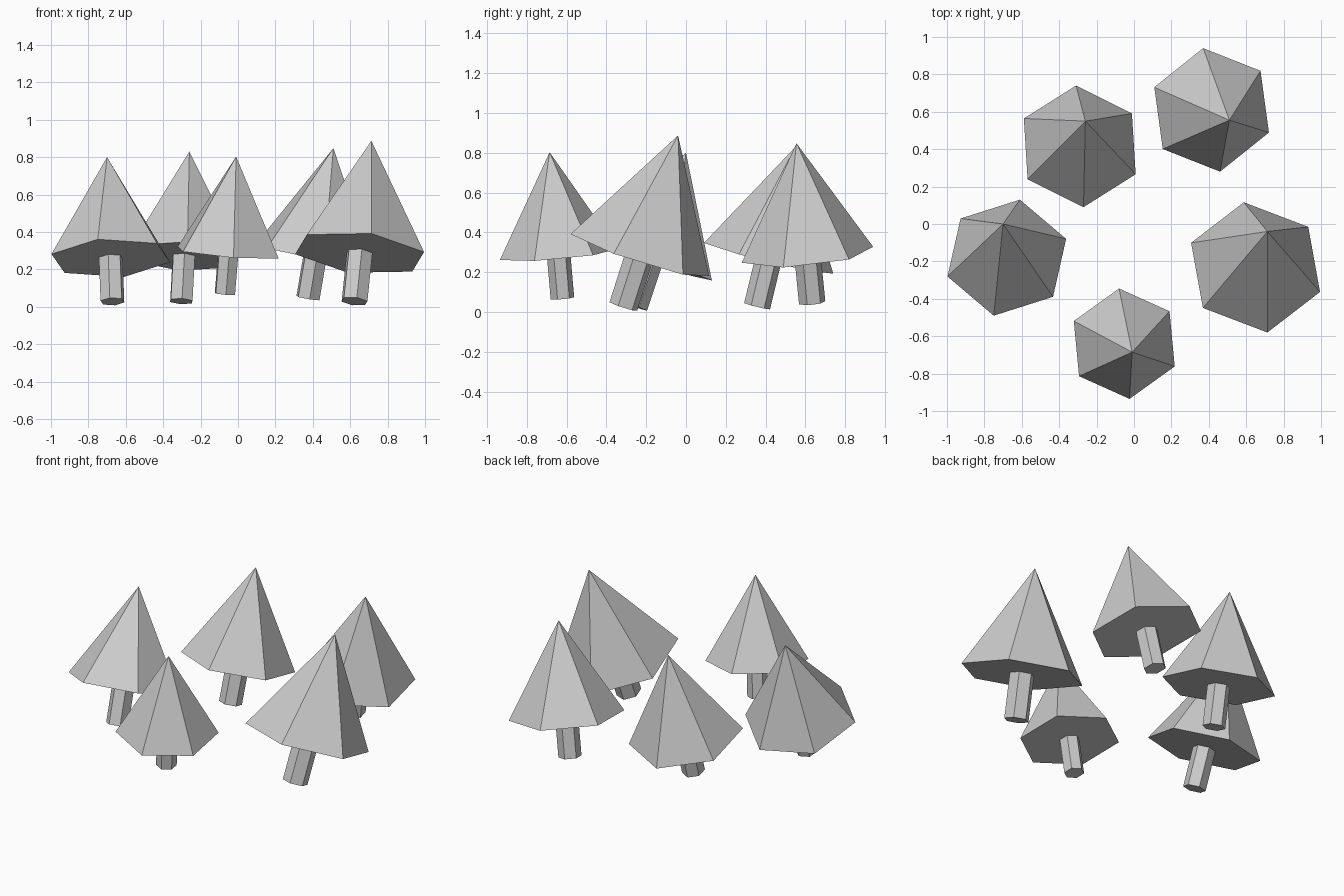
import bpy
import bmesh
from mathutils import Matrix, Vector

cube = bpy.data.objects.get("Cube")
if cube:
    bpy.data.objects.remove(cube, do_unlink=True)

SIDES = 6
TRUNK_RADIUS = 0.2     # share of the crown radius
TRUNK_LENGTH = 0.43    # share of the crown height

grey = bpy.data.materials.new("plain_grey")
grey.use_nodes = True
colour = (0.6, 0.6, 0.6, 1)
grey.diffuse_color = colour
grey.node_tree.nodes["Principled BSDF"].inputs["Base Color"].default_value = colour


def add_cone(name, bottom_radius, top_radius, bottom, top, frame):
    """Hexagonal cone or prism along the local z axis of a tree frame."""
    bm = bmesh.new()
    bmesh.ops.create_cone(
        bm, cap_ends=True, segments=SIDES, radius1=bottom_radius,
        radius2=top_radius, depth=top - bottom,
        matrix=Matrix.Translation((0, 0, (top + bottom) / 2)))
    bmesh.ops.remove_doubles(bm, verts=bm.verts, dist=1e-5)
    bmesh.ops.recalc_face_normals(bm, faces=bm.faces)
    mesh = bpy.data.meshes.new(name)
    bm.to_mesh(mesh)
    bm.free()
    mesh.materials.append(grey)
    obj = bpy.data.objects.new(name, mesh)
    obj.matrix_world = frame
    bpy.context.collection.objects.link(obj)


def add_tree(name, centre, tip, corner):
    """Leaning tree: crown base centre, crown tip, plan offset of one corner."""
    centre = Vector(centre)
    lean = Vector(tip) - centre
    height = lean.length
    dx, dy = corner
    spoke = Vector((dx, dy, -(dx * lean.x + dy * lean.y) / lean.z))
    radius = spoke.length
    z, y = lean.normalized(), spoke.normalized()
    frame = Matrix((y.cross(z), y, z)).transposed().to_4x4()
    frame.translation = centre
    add_cone(name + "_crown", radius, 0, 0, height, frame)
    trunk = radius * TRUNK_RADIUS
    add_cone(name + "_trunk", trunk, trunk, -height * TRUNK_LENGTH, 0.02, frame)


# Ring of five leaning trees
add_tree("left_tree", (-0.68, -0.18, 0.26), (-0.70, 0.0, 0.80), (0.07, 0.31))
add_tree("back_left_tree", (-0.29, 0.415, 0.27), (-0.26, 0.55, 0.83), (-0.02, 0.325))
add_tree("back_right_tree", (0.415, 0.61, 0.288), (0.51, 0.555, 0.848), (-0.045, 0.33))
add_tree("front_tree", (-0.052, -0.64, 0.29), (-0.01, -0.685, 0.803), (-0.028, 0.295))
add_tree("right_tree", (0.65, -0.232, 0.287), (0.713, -0.04, 0.887), (-0.063, 0.348))
